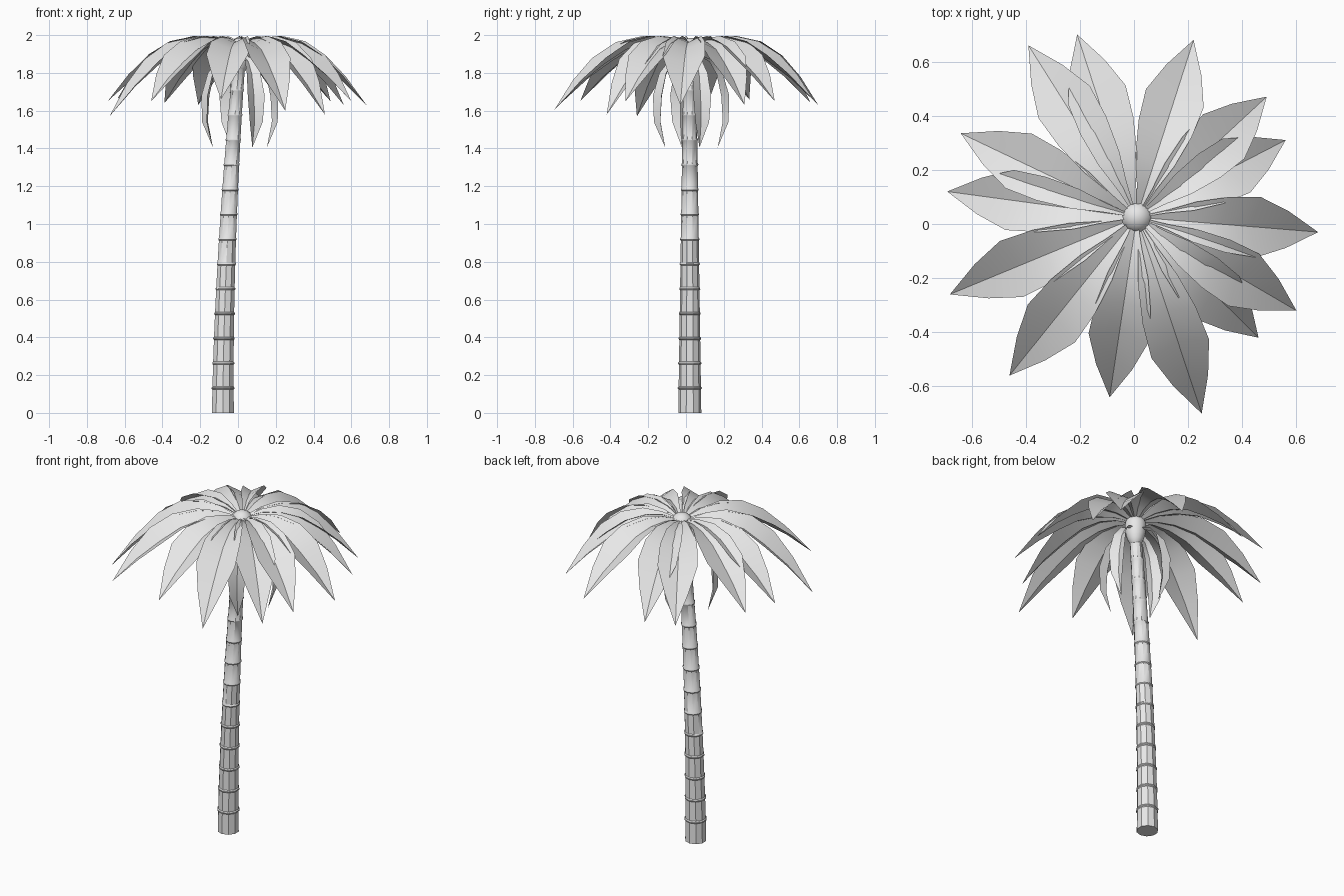
import bpy, bmesh, math
from mathutils import Vector

cube = bpy.data.objects.get("Cube")
if cube:
    bpy.data.objects.remove(cube, do_unlink=True)

grey = bpy.data.materials.new("light grey")
grey.use_nodes = True
GREY = (0.8, 0.8, 0.8, 1)
grey.diffuse_color = GREY
grey.node_tree.nodes["Principled BSDF"].inputs["Base Color"].default_value = GREY

CROWN = Vector((0.01, 0.025, 0))
UP = Vector((0, 0, 1))


def finish(name, bm):
    """Turn a bmesh into a grey object with smooth shading and sharp creases."""
    mesh = bpy.data.meshes.new(name)
    bm.to_mesh(mesh)
    bm.free()
    mesh.materials.append(grey)
    ob = bpy.data.objects.new(name, mesh)
    bpy.context.collection.objects.link(ob)
    bpy.ops.object.select_all(action="DESELECT")
    ob.select_set(True)
    bpy.context.view_layer.objects.active = ob
    bpy.ops.object.shade_smooth_by_angle(angle=math.radians(32))


# Trunk: leaning ten-sided column with a thin bevelled band at each joint
def trunk():
    bm = bmesh.new()
    sides, height, joints = 10, 1.9, 14
    step = 0.1315
    levels = [(0, 1)]
    for i in range(1, joints + 1):
        z = i * step
        levels += [(z - 0.008, 1), (z - 0.003, 1.08), (z + 0.002, 1.08), (z + 0.008, 1)]
    levels.append((height, 1))
    loops = []
    for z, swell in levels:
        t = z / height
        x = -0.08 + 0.09 * t ** 1.8
        r = (0.061 - 0.028 * t) * swell
        loops.append([bm.verts.new((x + r * math.cos(a), 0.02 + r * math.sin(a), z))
                      for a in (math.tau * (k + 0.5) / sides for k in range(sides))])
    for low, high in zip(loops, loops[1:]):
        for k in range(sides):
            n = (k + 1) % sides
            bm.faces.new((low[k], low[n], high[n], high[k]))
    bm.faces.new(loops[0][::-1])
    bm.faces.new(loops[-1])
    finish("trunk", bm)


# Crown: egg-shaped bud, drawn out downwards, where the fronds join the trunk
def crown():
    bm = bmesh.new()
    bmesh.ops.create_uvsphere(bm, u_segments=20, v_segments=12, radius=0.06)
    for v in bm.verts:
        if v.co.z < 0:
            v.co.z *= 2.2
    bmesh.ops.translate(bm, verts=bm.verts, vec=CROWN + UP * 1.925)
    finish("crown_bud", bm)


# Frond: a leaf folded into a gutter, its edges raised above the sunken midrib.
# The profile follows the edges as (distance, height, half width, fold depth).
def frond(name, angle, profile):
    out = Vector((math.cos(angle), math.sin(angle), 0))
    side = Vector((-out.y, out.x, 0))
    points = [CROWN + out * p[0] + UP * p[1] for p in profile]
    bm = bmesh.new()
    rows = []
    for i, (_, _, half, depth) in enumerate(profile[:-1]):
        along = points[i + 1] - points[max(i - 1, 0)]
        normal = along.cross(side).normalized()
        edge = points[i]
        rows.append([bm.verts.new(p) for p in
                     (edge - side * half, edge - normal * depth, edge + side * half)])
    tip = bm.verts.new(points[-1])
    for a, b in zip(rows, rows[1:]):
        for k in (0, 1):
            bm.faces.new((a[k], b[k], b[k + 1], a[k + 1]))
    for k in (0, 1):
        bm.faces.new((rows[-1][k], tip, rows[-1][k + 1]))
    finish(name, bm)


# Arching leaf shape at unit reach, with height running from the tip (0) to the top (1)
ARCH = [(0.04, 0.88, 0.010, 0.005), (0.17, 0.97, 0.037, 0.020),
        (0.32, 1.00, 0.075, 0.035), (0.50, 0.92, 0.103, 0.045),
        (0.67, 0.71, 0.112, 0.045), (0.83, 0.41, 0.068, 0.026), (1, 0, 0, 0)]
TIPS = [(-0.21, 0.70, 1.63), (-0.39, 0.66, 1.64), (-0.64, 0.335, 1.66),
        (-0.69, 0.12, 1.65), (-0.68, -0.26, 1.57), (-0.46, -0.56, 1.65),
        (-0.09, -0.64, 1.66), (0.25, -0.70, 1.60), (0.46, -0.42, 1.58),
        (0.60, -0.32, 1.65), (0.68, -0.03, 1.63), (0.56, 0.31, 1.63),
        (0.49, 0.47, 1.65), (0.22, 0.68, 1.65)]

# Drooping leaf shape close to the trunk
DROOP = [(0.03, 1.90, 0.012, 0.004), (0.11, 1.87, 0.025, 0.012),
         (0.165, 1.80, 0.040, 0.022), (0.198, 1.68, 0.050, 0.028),
         (0.198, 1.54, 0.038, 0.020), (0.15, 1.405, 0, 0)]
DROOP_ANGLES = [18, 108, 198, 296]

trunk()
crown()

for i, (x, y, z) in enumerate(TIPS, 1):
    d = Vector((x, y, 0)) - CROWN
    profile = [(r * d.length, z + h * (1.995 - z), w, e) for r, h, w, e in ARCH]
    frond(f"upper_frond_{i}", math.atan2(d.y, d.x), profile)

for i, deg in enumerate(DROOP_ANGLES, 1):
    frond(f"drooping_frond_{i}", math.radians(deg), DROOP)
